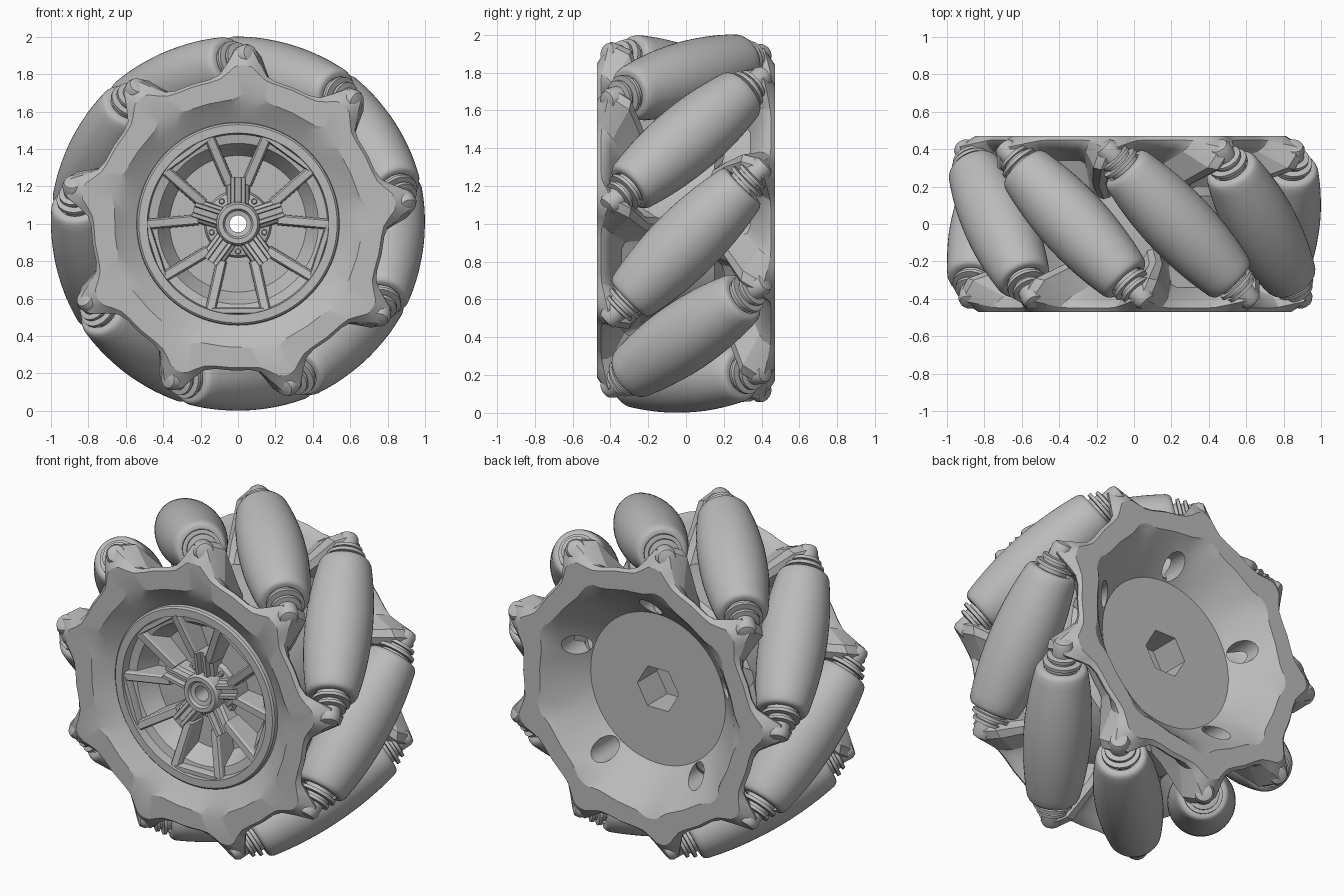
import bpy, bmesh
from math import sin, cos, radians, pi
from mathutils import Matrix, Vector

cube = bpy.data.objects.get("Cube")
if cube:
    bpy.data.objects.remove(cube)

grey = bpy.data.materials.new("plain_grey")
grey.use_nodes = True
grey.diffuse_color = (0.5, 0.5, 0.5, 1)
grey.node_tree.nodes["Principled BSDF"].inputs["Base Color"].default_value = (0.5, 0.5, 0.5, 1)

CENTRE = Vector((0, 0, 1))
COUNT = 9
PHASE = 17          # clockwise angle of the first roller
AXIS_R = 0.81       # distance of roller axes from the wheel axis


def polar(deg, r, y):
    """Point at a clockwise angle from straight up, seen from the front."""
    a = radians(deg)
    return CENTRE + Vector((r * sin(a), y, r * cos(a)))


def finish(bm, name, angle=30):
    bmesh.ops.recalc_face_normals(bm, faces=bm.faces)
    mesh = bpy.data.meshes.new(name)
    bm.to_mesh(mesh)
    bm.free()
    mesh.materials.append(grey)
    mesh.shade_smooth()
    mesh.set_sharp_from_angle(angle=radians(angle))
    obj = bpy.data.objects.new(name, mesh)
    bpy.context.collection.objects.link(obj)
    return obj


def loft(bm, rings, closed):
    """Bridge equal-sized rings of points; closed joins last to first."""
    loops = [[bm.verts.new(p) for p in ring] for ring in rings]
    n = len(loops[0])
    pairs = list(zip(loops, loops[1:]))
    if closed:
        pairs.append((loops[-1], loops[0]))
    for a, b in pairs:
        for i in range(n):
            j = (i + 1) % n
            bm.faces.new((a[i], a[j], b[j], b[i]))
    if not closed:
        bm.faces.new(loops[0])
        bm.faces.new(loops[-1])


def rod(bm, profile, matrix=Matrix(), seg=40):
    """Solid of revolution about local z from (radius, height) pairs."""
    rings = [[matrix @ Vector((r * cos(2 * pi * i / seg), r * sin(2 * pi * i / seg), h))
              for i in range(seg)] for r, h in profile]
    loft(bm, rings, False)


def bar(bm, turn, start, end, width, y_start, y_end, y_back):
    """Bar with chamfered front edges, its front sloping from start to end."""
    a, b = Vector(start), Vector(end)
    side = (b - a).orthogonal().normalized() * width / 2
    rot = Matrix.Rotation(radians(turn), 4, 'Y')
    rings = []
    for ya, yb, k in ((y_start, y_end, .7), (y_start + .012, y_end + .012, 1),
                      (y_back, y_back, 1.1)):
        flat = ((a - side * k, ya), (a + side * k, ya), (b + side * k, yb), (b - side * k, yb))
        rings.append([CENTRE + rot @ Vector((p.x, y, p.y)) for p, y in flat])
    loft(bm, rings, False)


# Lugged side plates: columns of one tooth as (angle offset, lug weight)
TOOTH = ((-20, 0), (-13, 0), (-9, .12), (-6, .45), (-3, .9),
         (0, 1), (3, .9), (6, .45), (9, .12), (13, 0))
# Rings as (valley radius, lug radius, valley depth, lug depth, twist)
RIM = ((.66, .70, .47, .47, 4), (.77, .85, .47, .47, 0), (.785, .945, .45, .41, 0),
       (.775, .95, .43, .36, 1), (.74, .92, .40, .29, 3), (.60, .68, .34, .20, 8),
       (.56, .56, .20, .12, 8))


def side_plate(name, side, bowl):
    """Plate whose bowl is a list of plain (radius, depth) rings."""
    bm = bmesh.new()
    rings = []
    for r0, r1, y0, y1, twist in [(r, r, y, y, 0) for r, y in bowl] + list(RIM):
        ring = []
        for k in range(COUNT):
            for off, w in TOOTH:
                ang = PHASE - side * (25 + 40 * k + off + twist)
                ring.append(polar(ang, r0 + (r1 - r0) * w, side * (y0 + (y1 - y0) * w)))
        rings.append(ring)
    loft(bm, rings, True)
    return finish(bm, name, 25)


front_plate = side_plate("front_plate", -1, ((.54, .39), (.62, .44)))
back_plate = side_plate("back_plate", 1, ((.455, .27), (.62, .43)))

# Core drum: front dish, sunken hub, bore and hexagonal socket as one section
CORE = ((.045, -.35), (.07, -.355), (.08, -.37), (.105, -.37), (.115, -.355), (.12, -.29),
        (.17, -.28), (.18, -.25), (.365, -.25), (.43, -.36), (.478, -.37), (.485, -.425),
        (.53, -.425), (.54, -.415), (.545, -.37), (.58, -.2), (.58, .15), (.455, .27))
SEG = 120
bm = bmesh.new()
rings = [[polar(i * 360 / SEG, r, y) for i in range(SEG)] for r, y in CORE]
for y in (.27, .08):
    rings.append([polar(i * 360 / SEG,
                        .14 * cos(pi / 6) / cos(radians((i * 360 / SEG + 30) % 60 - 30)), y)
                  for i in range(SEG)])
rings.append([polar(i * 360 / SEG, .045, .08) for i in range(SEG)])
loft(bm, rings, True)
core = finish(bm, "wheel_core")

# Five round pockets through the rear bowl
bm = bmesh.new()
for k in range(5):
    base = Matrix.Translation(polar(72 * k, .525, 0)) @ Matrix.Rotation(-pi / 2, 4, 'X')
    rod(bm, ((.064, .14), (.064, .6)), base, 32)
cutter = finish(bm, "pocket_cutter")
cutter.hide_render = True
for obj in (back_plate, core):
    mod = obj.modifiers.new("pockets", 'BOOLEAN')
    mod.operation, mod.solver, mod.object = 'DIFFERENCE', 'EXACT', cutter
    graph = bpy.context.evaluated_depsgraph_get()
    mesh = bpy.data.meshes.new_from_object(obj.evaluated_get(graph))
    obj.modifiers.clear()
    mesh.set_sharp_from_angle(angle=radians(25))
    obj.data = mesh
bpy.data.objects.remove(cutter)

# Five forked spokes dishing in to the hub, with twin rails and rim frames
bm = bmesh.new()
for k in range(5):
    turn = 72 * k
    for s in (-1, 1):
        bar(bm, turn, (.045 * s, .21), (.165 * s, .49), .055, -.36, -.415, -.25)
        bar(bm, turn, (.028 * s, .10), (.028 * s, .25), .026, -.35, -.375, -.25)
    bar(bm, turn, (0, .10), (0, .25), .115, -.32, -.345, -.25)
    bar(bm, turn + 36, (-.14, .465), (.14, .465), .035, -.41, -.41, -.35)
finish(bm, "forked_spokes")

# Screws between the spokes
bm = bmesh.new()
for k in range(5):
    base = Matrix.Translation(polar(72 * k + 36, .148, 0)) @ Matrix.Rotation(pi / 2, 4, 'X')
    rod(bm, ((.016, .25), (.016, .295), (.011, .3)), base, 16)
finish(bm, "hub_screws")

# Barrel profile: gentle crown with blunt rounded ends
half = [(.189 - .26 * s * s, s) for s in (x * .04 for x in range(11))]
half += [(.14, .415), (.132, .424), (.12, .428), (.1, .428), (.095, .408), (.05, .408)]
barrel = [(r, -h) for r, h in reversed(half[1:])] + half

# Collars, washers and rounded bosses at both ends of each axle
collars = ((.085, .40), (.085, .445), (.108, .448), (.108, .467), (.075, .47), (.075, .485),
           (.088, .487), (.088, .505), (.06, .51), (.06, .57), (.048, .592), (.02, .6))

for k in range(COUNT):
    a = radians(PHASE + 40 * k)
    radial = Vector((sin(a), 0, cos(a)))
    tangent = Vector((cos(a), 0, -sin(a)))
    along = (Vector((0, 1, 0)) - tangent).normalized()
    across = along.cross(radial)
    frame = Matrix((radial, across, along)).transposed().to_4x4()
    frame.translation = CENTRE + radial * AXIS_R
    bm = bmesh.new()
    rod(bm, barrel, frame, 48)
    finish(bm, f"roller_{k + 1}")
    bm = bmesh.new()
    rod(bm, ((.05, -.5), (.05, .5)), frame, 24)
    for s in (-1, 1):
        rod(bm, [(r, s * h) for r, h in collars], frame, 32)
    finish(bm, f"axle_{k + 1}")
